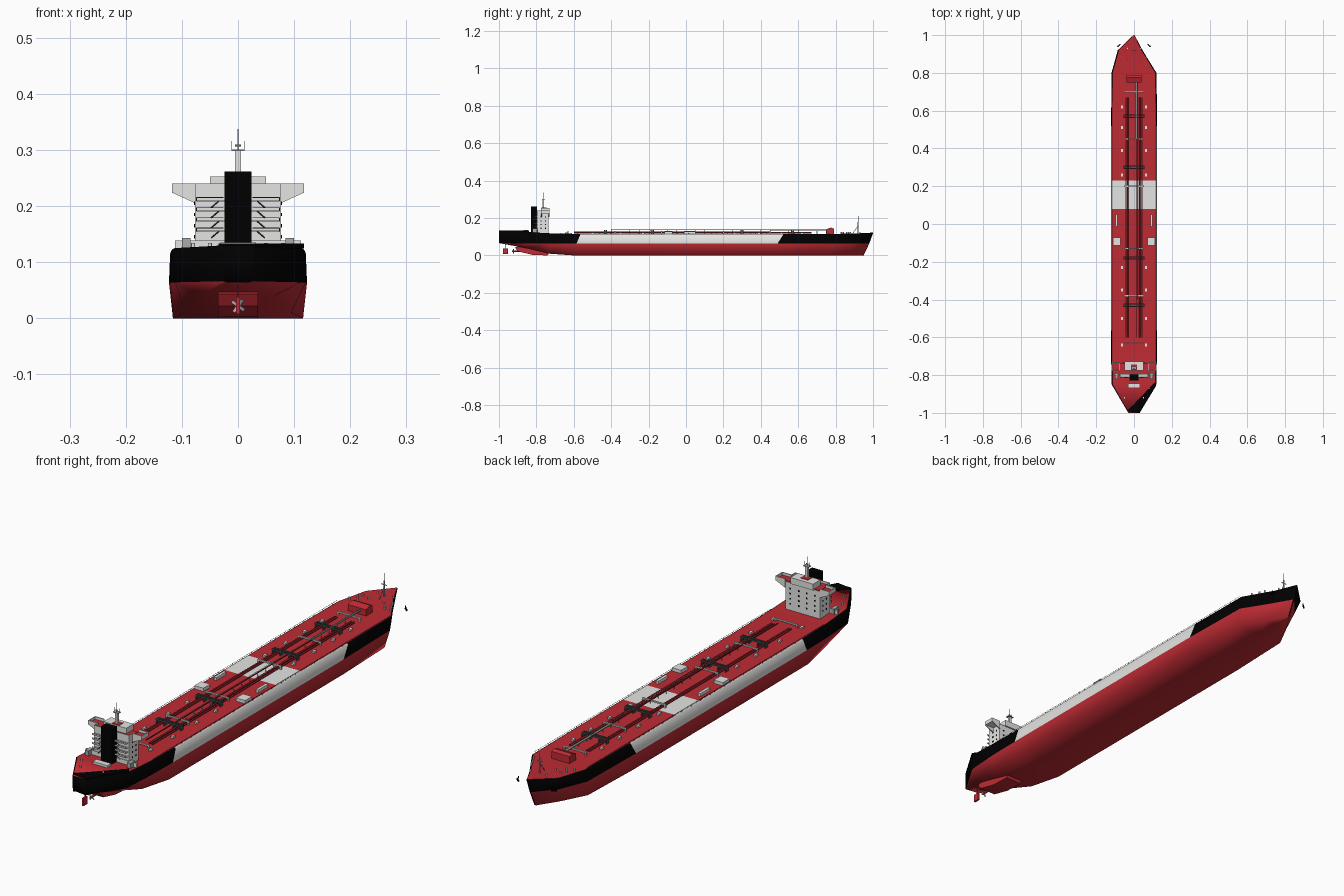
import bpy, bmesh, math
from mathutils import Vector, Matrix


def material(name, rgb):
    m = bpy.data.materials.new(name)
    m.diffuse_color = (*rgb, 1)
    return m


RED = material("deck red", (0.52, 0.024, 0.034))
WHITE = material("pale grey", (0.78, 0.78, 0.77))
BLACK = material("black", (0.0, 0.0, 0.0))
DARK = material("dark grey", (0.075, 0.08, 0.08))
PIPE = material("dark red", (0.25, 0.014, 0.02))
GREY = material("mid grey", (0.40, 0.41, 0.41))


def finish(name, bm, mats, smooth=0):
    bmesh.ops.recalc_face_normals(bm, faces=bm.faces)
    me = bpy.data.meshes.new(name)
    bm.to_mesh(me)
    bm.free()
    ob = bpy.data.objects.new(name, me)
    bpy.context.collection.objects.link(ob)
    for m in mats:
        me.materials.append(m)
    if smooth:
        bpy.ops.object.select_all(action='DESELECT')
        ob.select_set(True)
        bpy.context.view_layer.objects.active = ob
        bpy.ops.object.shade_smooth_by_angle(angle=math.radians(smooth))
    return ob


def boxes(name, items, mat):
    """Each item: x, y range, z range as (x0, x1, y0, y1, z0, z1)."""
    bm = bmesh.new()
    for x0, x1, y0, y1, z0, z1 in items:
        mtx = Matrix.Translation(((x0 + x1) / 2, (y0 + y1) / 2, (z0 + z1) / 2)) @ \
            Matrix.Diagonal((x1 - x0, y1 - y0, z1 - z0, 1))
        bmesh.ops.create_cube(bm, size=1, matrix=mtx)
    return finish(name, bm, [mat])


def rods(name, items, mat, sides=6):
    """Each item: start point, end point, radius."""
    bm = bmesh.new()
    for a, b, r in items:
        a, b = Vector(a), Vector(b)
        d = b - a
        mtx = Matrix.Translation((a + b) / 2) @ d.to_track_quat('Z', 'Y').to_matrix().to_4x4()
        bmesh.ops.create_cone(bm, cap_ends=True, segments=sides, radius1=r, radius2=r,
                              depth=d.length, matrix=mtx)
    return finish(name, bm, [mat], 50 if sides > 6 else 0)


def prism(name, polys, axis, lo, hi, mat):
    """Extrude outlines along axis 'x', 'y' or 'z' between lo and hi."""
    bm = bmesh.new()
    put = {'x': lambda p, t: (t, p[0], p[1]), 'y': lambda p, t: (p[0], t, p[1]),
           'z': lambda p, t: (p[0], p[1], t)}[axis]
    for poly in polys:
        a = [bm.verts.new(put(p, lo)) for p in poly]
        b = [bm.verts.new(put(p, hi)) for p in poly]
        bm.faces.new(a)
        bm.faces.new(b)
        for i in range(len(poly)):
            j = (i + 1) % len(poly)
            bm.faces.new((a[i], a[j], b[j], b[i]))
    return finish(name, bm, [mat])


def both(items):
    """Box items plus their mirror images across x = 0."""
    return items + [(-b[1], -b[0], *b[2:]) for b in items]


# Hull: y at deck, waterline, bottom; half widths of the same; deck z, bottom z
stations = [
    (-1.0, -1.0, -0.99, 0.030, 0.028, 0.020, 0.130, 0.064),
    (-0.85, -0.86, -0.86, 0.118, 0.112, 0.065, 0.125, 0.040),
    (-0.72, -0.72, -0.74, 0.121, 0.121, 0.095, 0.118, 0.010),
    (-0.565, -0.585, -0.60, 0.121, 0.123, 0.116, 0.115, 0.0),
    (0.08, 0.08, 0.08, 0.121, 0.123, 0.116, 0.115, 0.0),
    (0.23, 0.23, 0.23, 0.121, 0.123, 0.116, 0.115, 0.0),
    (0.52, 0.49, 0.50, 0.121, 0.123, 0.116, 0.115, 0.0),
    (0.80, 0.79, 0.77, 0.119, 0.117, 0.107, 0.115, 0.0),
    (0.92, 0.90, 0.87, 0.086, 0.072, 0.055, 0.118, 0.0),
    (1.0, 0.98, 0.95, 0.003, 0.003, 0.003, 0.122, 0.0)]


def half_section(yd, yw, yb, wd, ww, wb, zd, zb):
    return [(wb, yb, zb), (ww, yw, max(0.064, zb + 0.002)), (wd, yd, zd - 0.003),
            (wd - min(0.005, wd / 2), yd, zd)]


bm = bmesh.new()
rings = []
for st in stations:
    left = half_section(*st)
    # the right bow runs straight from shoulder to stem
    right = half_section(*st[:3], 0.045, 0.049, 0.046, *st[6:]) if st[0] == 0.92 else left
    ring = [(0, st[2], st[7])] + right + [(0, st[1 - 1], st[6])] + \
        [(-x, y, z) for x, y, z in reversed(left)]
    rings.append([bm.verts.new(p) for p in ring])
for k in range(len(rings) - 1):
    for i in range(10):
        j = (i + 1) % 10
        f = bm.faces.new((rings[k][i], rings[k][j], rings[k + 1][j], rings[k + 1][i]))
        if i in (2, 3, 6, 7):                            # topsides and gunwale
            f.material_index = 1 if 3 <= k <= 5 else 2
        elif i in (4, 5):                                # deck
            f.material_index = 1 if k == 4 else 0
bm.faces.new(rings[0]).material_index = 2
bm.faces.new(rings[-1]).material_index = 2
hull = finish("hull", bm, [RED, WHITE, BLACK], 100)
# Keep the deck flat: sharp edges all round it
deck_pairs = {tuple(sorted((k * 10 + i, k * 10 + 10 + i))) for k in range(9) for i in (4, 6)}
for e in hull.data.edges:
    if tuple(sorted(e.vertices)) in deck_pairs:
        e.use_edge_sharp = True

# Stern gear
prism("skeg", [[(-0.915, 0.043), (-0.90, 0.022), (-0.82, 0.003), (-0.74, 0.0), (-0.72, 0.03),
                (-0.85, 0.06)]], 'x', -0.036, 0.036, RED)
boxes("rudder", [(-0.004, 0.004, -0.978, -0.952, 0.008, 0.038)], RED)
rods("rudder_stock", [((0, -0.963, 0.03), (0, -0.963, 0.065), 0.0015)], RED)
rods("propeller_shaft", [((0, -0.93, 0.022), (0, -0.88, 0.022), 0.004)], RED, 8)
bm = bmesh.new()
for i in range(4):
    mtx = Matrix.Translation((0, -0.922, 0.022)) @ Matrix.Rotation(i * math.pi / 2 + 0.6, 4, 'Y') \
        @ Matrix.Translation((0, 0, 0.007)) @ Matrix.Rotation(0.5, 4, 'Z') \
        @ Matrix.Diagonal((0.006, 0.002, 0.013, 1))
    bmesh.ops.create_cube(bm, size=1, matrix=mtx)
finish("propeller", bm, [GREY])

# Black deck corner at stern
prism("stern_deck_panel", [[(0.108, -0.84), (0.118, -0.855), (0.03, -1.0), (-0.035, -0.99)]],
      'z', 0.1245, 0.133, BLACK)

# Deck piping and walkways
rods("cargo_pipes", [((x, -0.6, 0.121), (x, 0.67, 0.121), 0.0036)
                     for x in (-0.042, -0.034, 0.030, 0.042)], PIPE, 8)
boxes("centre_walkway", [(0.012, 0.016, -0.6, 0.45, 0.128, 0.131)], PIPE)
boxes("forward_walkway", [(0.009, 0.017, 0.45, 0.75, 0.130, 0.134)], GREY)
rods("walkway_rails", [((0.017, -0.4, 0.138), (0.017, 0.75, 0.138), 0.0008)] +
     [((0.017, -0.4 + 0.05 * i, 0.114), (0.017, -0.4 + 0.05 * i, 0.138), 0.0008)
      for i in range(24)], GREY, 4)
frames = []
for y in (-0.43, -0.18, 0.30, 0.57):
    frames += [(-0.056, 0.056, y + d - 0.0025, y + d + 0.0025, 0.129, 0.135) for d in (-0.006, 0.006)]
    frames += both([(x - 0.002, x + 0.002, y - 0.008, y + 0.008, 0.114, 0.134) for x in (0.02, 0.053)])
boxes("pipe_frames", frames, DARK)
crossings = []
for y in (-0.63, -0.38, -0.13, 0.20, 0.45, 0.70):
    crossings.append((-0.052, 0.052, y - 0.003, y + 0.003, 0.125, 0.130))
    crossings += both([(0.046, 0.051, y - 0.003, y + 0.003, 0.114, 0.130)])
boxes("cross_walkways", crossings, WHITE)

# Deck boxes
boxes("deck_vents", both([(0.058, 0.068, y - 0.008, y + 0.008, 0.114, 0.122)
                          for y in (-0.64, -0.5, -0.35, -0.23, 0.26, 0.39, 0.51, 0.62)]), WHITE)
boxes("deck_lockers", both([(0.072, 0.112, -0.115, -0.072, 0.114, 0.128),
                            (0.087, 0.098, -0.012, 0.05, 0.114, 0.127)]), WHITE)
prism("forward_store", [[(0.75, 0.114), (0.79, 0.114), (0.79, 0.143), (0.775, 0.149), (0.75, 0.14)]],
      'x', -0.04, 0.04, RED)

# Deck edge railing
rails = []
for s in (-1, 1):
    rails.append(((s * 0.117, -0.7, 0.120), (s * 0.117, 0.79, 0.120), 0.0007))
    rails += [((s * 0.117, -0.7 + 0.0298 * i, 0.113), (s * 0.117, -0.7 + 0.0298 * i, 0.120), 0.0007)
              for i in range(51)]
rods("edge_railing", rails, DARK, 4)

# Deckhouse
boxes("deckhouse", [(-0.077, 0.077, -0.797, -0.735, 0.115, 0.228)], WHITE)
boxes("deckhouse_roof", [(-0.075, 0.075, -0.795, -0.737, 0.227, 0.231)], RED)
boxes("roof_parapet", both([(0.074, 0.077, -0.797, -0.775, 0.227, 0.24)]) +
      [(-0.077, 0.077, -0.797, -0.794, 0.227, 0.24)], WHITE)
boxes("bridge", [(-0.05, 0.05, -0.775, -0.729, 0.228, 0.253)], WHITE)
boxes("bridge_roof_hatch", [(-0.016, 0.016, -0.772, -0.745, 0.252, 0.255)], RED)
wing = [(0.118, 0.224), (0.118, 0.24), (0.076, 0.24), (0.076, 0.205)]
mirrored = [(-x, z) for x, z in wing]
for n, y0, y1 in (("aft_wing_plates", -0.775, -0.771), ("forward_wing_plates", -0.735, -0.731)):
    prism(n, [wing, mirrored], 'y', y0, y1, WHITE)
boxes("wing_ends", both([(0.115, 0.118, -0.775, -0.731, 0.224, 0.24)]), WHITE)
boxes("wing_undersides", both([(0.076, 0.116, -0.772, -0.734, 0.225, 0.228)]), WHITE)
boxes("wing_floor", both([(0.076, 0.115, -0.771, -0.735, 0.228, 0.230)]), RED)
boxes("house_base", [(-0.112, 0.112, -0.80, -0.794, 0.118, 0.139),
                     (-0.032, 0.032, -0.868, -0.845, 0.12, 0.135)], WHITE)
boxes("base_side_lockers", both([(0.085, 0.10, -0.82, -0.79, 0.118, 0.143)]), GREY)

# Windows on front and sides
rows = (0.145, 0.165, 0.185, 0.205)
panes = [(x - 0.003, x + 0.003, -0.736, -0.734, z - 0.003, z + 0.003)
         for x in (-0.054, -0.018, 0.018, 0.054) for z in rows]
panes += both([(0.076, 0.078, y - 0.003, y + 0.003, z - 0.003, z + 0.003)
               for y in (-0.775, -0.752) for z in rows])
boxes("windows", panes, BLACK)

# Funnel, aft balconies and stairs
boxes("funnel", [(-0.024, 0.024, -0.828, -0.796, 0.118, 0.262)], BLACK)
levels = (0.155, 0.173, 0.191, 0.209)
boxes("balconies", both([(0.024, 0.074, -0.812, -0.796, z - 0.001, z + 0.001) for z in levels]), WHITE)
stairs = []
for s in (-1, 1):
    for z in levels:
        stairs += [((s * 0.026, -0.812, z + 0.006), (s * 0.074, -0.812, z + 0.006), 0.0007),
                   ((s * 0.048, -0.813, z - 0.012), (s * 0.034, -0.813, z), 0.0014),
                   ((s * 0.074, -0.812, z), (s * 0.074, -0.812, z + 0.006), 0.0007)]
rods("stairs_and_rails", stairs, DARK, 4)

# Main mast
boxes("mast_column", [(-0.005, 0.005, -0.768, -0.758, 0.25, 0.30)], WHITE)
boxes("mast_platform", [(-0.012, 0.012, -0.771, -0.755, 0.298, 0.301)], GREY)
rods("mast_poles", [((0, -0.763, 0.30), (0, -0.763, 0.337), 0.0013),
                    ((-0.005, -0.763, 0.308), (0.005, -0.763, 0.308), 0.0018)] +
     [((s * 0.011, -0.763, 0.30), (s * 0.011, -0.763, 0.316), 0.0006) for s in (-1, 1)], GREY)

# Foredeck: mast, bollards, winches, anchors
rods("bow_mast", [((0, 0.92, 0.116), (0, 0.92, 0.18), 0.003), ((0, 0.92, 0.18), (0, 0.92, 0.21), 0.0012),
                  ((-0.012, 0.92, 0.165), (0.012, 0.92, 0.165), 0.0018),
                  ((0, 0.89, 0.116), (0, 0.918, 0.155), 0.0015)], GREY)
spots = [(s * x, y) for s in (-1, 1)
         for x, y in ((0.09, 0.83), (0.065, 0.88), (0.035, 0.93), (0.035, 0.87), (0.06, 0.84),
                      (0.075, 0.86), (0.08, -0.87), (0.05, -0.92))]
rods("bollards", [((x, y, 0.114), (x, y, 0.126 if y > 0 else 0.134), 0.0035) for x, y in spots], WHITE, 8)
anchors = []
for s in (-1, 1):
    anchors += [((s * 0.078, 0.943, 0.092), (s * 0.08, 0.945, 0.078), 0.002),
                ((s * 0.072, 0.952, 0.078), (s * 0.088, 0.938, 0.078), 0.0035)]
rods("anchors", anchors, BLACK)
